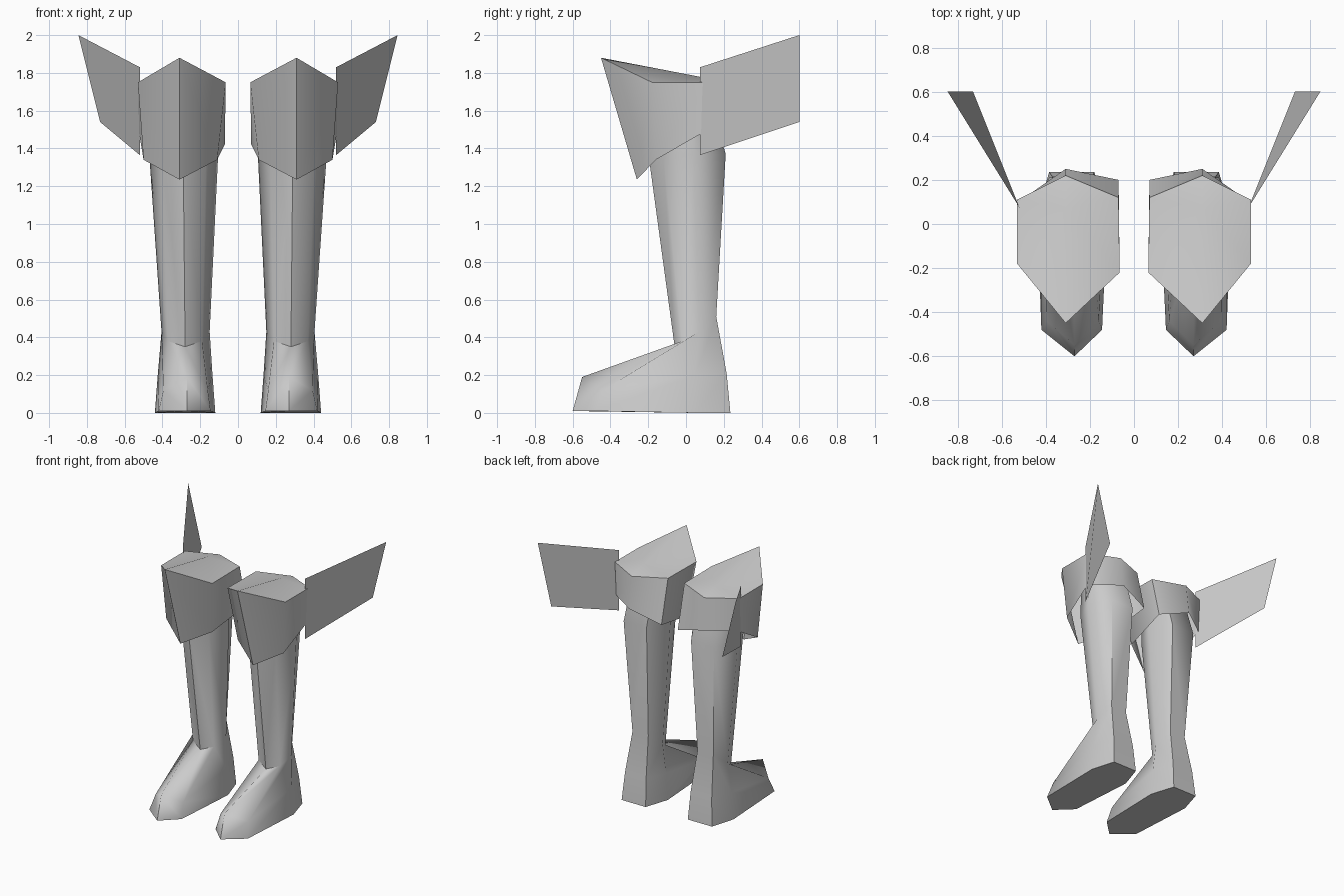
import bpy
import bmesh

if "Cube" in bpy.data.objects:
    bpy.data.objects.remove(bpy.data.objects["Cube"])

grey = bpy.data.materials.new("plain_grey")
grey.diffuse_color = (0.6, 0.6, 0.6, 1)
grey.use_nodes = True
grey.node_tree.nodes["Principled BSDF"].inputs["Base Color"].default_value = grey.diffuse_color


def make(name, rings, side, cap_bottom=True, cap_top=True, apex=None):
    """Skin a stack of closed rings; optional fan cap around an apex point."""
    bm = bmesh.new()
    rows = [[bm.verts.new((side * x, y, z)) for x, y, z in r] for r in rings]
    n = len(rows[0])
    for a, b in zip(rows, rows[1:]):
        for i in range(n):
            j = (i + 1) % n
            bm.faces.new((a[i], a[j], b[j], b[i]))
    if cap_bottom:
        bm.faces.new(rows[0][::-1])
    if apex:
        tip = bm.verts.new((side * apex[0], apex[1], apex[2]))
        for i in range(n):
            bm.faces.new((rows[-1][i], rows[-1][(i + 1) % n], tip))
    elif cap_top:
        bm.faces.new(rows[-1])
    if side < 0:
        bmesh.ops.reverse_faces(bm, faces=bm.faces[:])
    finish(name, bm, smooth=True)


def finish(name, bm, smooth=False):
    mesh = bpy.data.meshes.new(name)
    bm.to_mesh(mesh)
    bm.free()
    mesh.materials.append(grey)
    ob = bpy.data.objects.new(name, mesh)
    bpy.context.collection.objects.link(ob)
    if smooth:
        bpy.ops.object.select_all(action='DESELECT')
        ob.select_set(True)
        bpy.context.view_layer.objects.active = ob
        bpy.ops.object.shade_smooth_by_angle(angle=1.0)


# Boot rings, order: front tip, outer front, outer side, two backs, inner side, inner front
boot = [
    [(.27, -.60, .01), (.42, -.48, .01), (.44, .05, .0), (.385, .235, .0),
     (.18, .235, .0), (.12, .05, .0), (.145, -.48, .01)],
    [(.27, -.55, .19), (.395, -.44, .12), (.425, .05, .20), (.37, .215, .21),
     (.19, .215, .21), (.135, .05, .20), (.16, -.44, .12)],
    [(.28, -.06, .35), (.37, -.02, .38), (.405, .07, .43), (.345, .16, .51),
     (.21, .16, .51), (.15, .07, .43), (.19, -.02, .38)],
    [(.29, -.195, 1.34), (.405, -.12, 1.36), (.47, .04, 1.37), (.385, .21, 1.37),
     (.19, .21, 1.37), (.105, .04, 1.37), (.17, -.12, 1.36)],
    [(.29, -.18, 1.68), (.40, -.12, 1.68), (.45, .03, 1.68), (.37, .12, 1.68),
     (.19, .12, 1.68), (.12, .03, 1.68), (.17, -.12, 1.68)],
]

# Knee guard rings, order: front tip, outer front, outer back, back, inner back, inner front
knee = [
    [(.31, -.26, 1.235), (.50, -.16, 1.34), (.525, .10, 1.49), (.31, .25, 1.50),
     (.07, .20, 1.42), (.11, -.16, 1.34)],
    [(.31, -.45, 1.88), (.53, -.18, 1.75), (.53, .11, 1.75), (.31, .22, 1.74),
     (.07, .12, 1.75), (.065, -.22, 1.75)],
]

# Thin side wing outline
wing = [(.52, .075, 1.365), (.73, .60, 1.54), (.845, .60, 2.0), (.52, .075, 1.83)]

for side, label in ((1, "right"), (-1, "left")):
    make(f"{label}_boot", boot, side)
    make(f"{label}_knee_guard", knee, side, cap_bottom=False, apex=(.31, .07, 1.78))
    bm = bmesh.new()
    bm.faces.new([bm.verts.new((side * x, y, z)) for x, y, z in wing][::side])
    finish(f"{label}_wing", bm)
